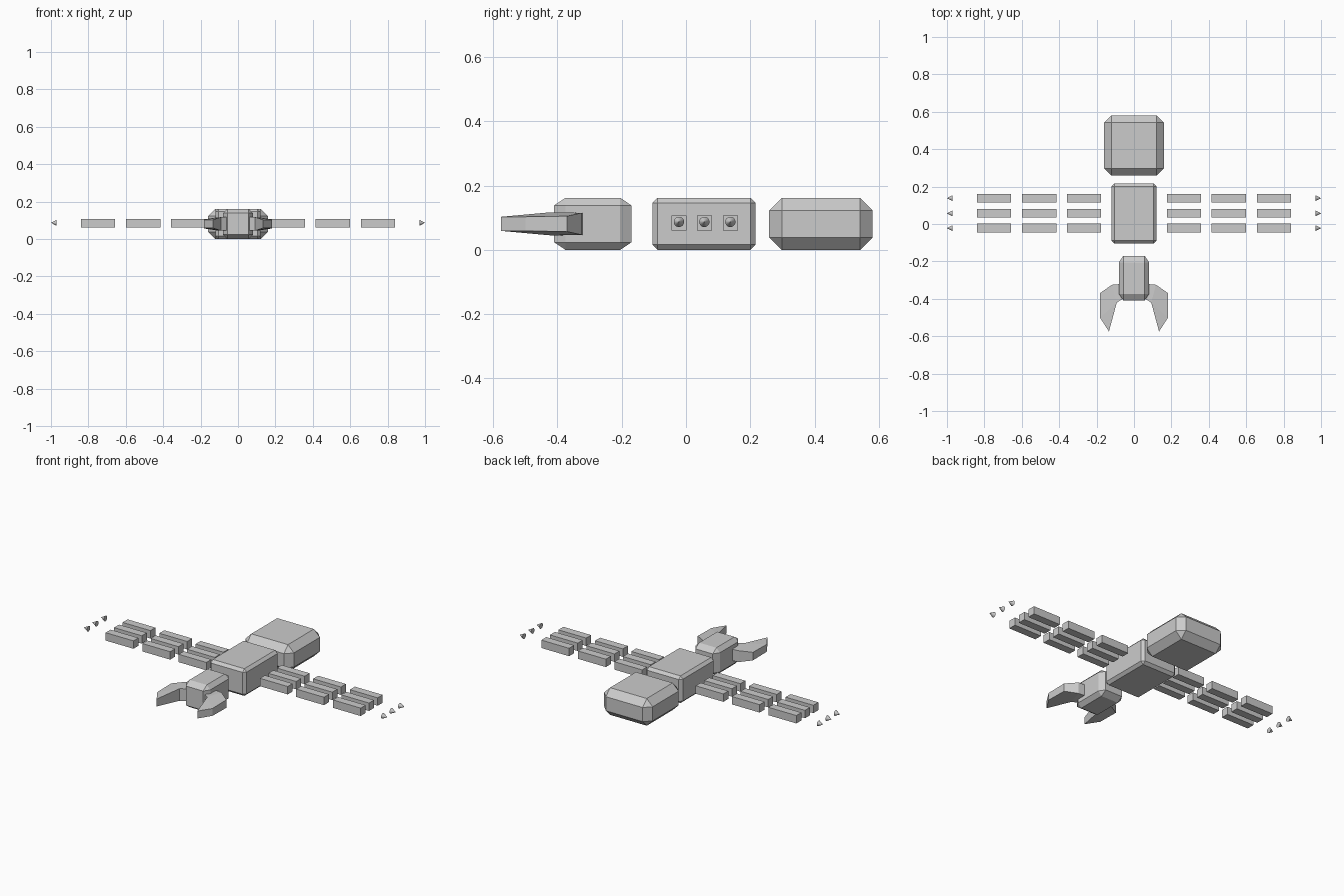
import bpy, bmesh
from mathutils import Matrix, Vector

if "Cube" in bpy.data.objects:
    bpy.data.objects.remove(bpy.data.objects["Cube"])

gray = bpy.data.materials.new("plain_gray")
gray.diffuse_color = (0.6, 0.6, 0.6, 1)
gray.use_nodes = True
gray.node_tree.nodes["Principled BSDF"].inputs["Base Color"].default_value = gray.diffuse_color
ZC = 0.081  # common centre height


def finish(name, bm):
    bmesh.ops.recalc_face_normals(bm, faces=bm.faces[:])
    mesh = bpy.data.meshes.new(name)
    bm.to_mesh(mesh)
    bm.free()
    mesh.materials.append(gray)
    obj = bpy.data.objects.new(name, mesh)
    bpy.context.collection.objects.link(obj)
    return obj


def box(name, center, size, bevel=0):
    """Box whose chamfer is a fraction of each dimension."""
    bm = bmesh.new()
    bmesh.ops.create_cube(bm, size=1)
    if bevel:
        bmesh.ops.bevel(bm, geom=bm.edges[:], offset=bevel, segments=1,
                        affect='EDGES', profile=0.5)
    bmesh.ops.scale(bm, vec=size, verts=bm.verts[:])
    bmesh.ops.translate(bm, vec=center, verts=bm.verts[:])
    return finish(name, bm)


def chamfer_box(name, center, size, width):
    """Box with an even chamfer."""
    bm = bmesh.new()
    bmesh.ops.create_cube(bm, size=1)
    bmesh.ops.scale(bm, vec=size, verts=bm.verts[:])
    bmesh.ops.bevel(bm, geom=bm.edges[:], offset=width, segments=1,
                    affect='EDGES', profile=0.5)
    bmesh.ops.translate(bm, vec=center, verts=bm.verts[:])
    return finish(name, bm)


# Body sections
chamfer_box("abdomen", (0, 0.42, ZC), (0.32, 0.322, 0.162), 0.039)
chamfer_box("thorax", (0, 0.056, ZC), (0.24, 0.322, 0.162), 0.016)
box("head", (0, -0.29, ZC), (0.16, 0.24, 0.162), 0.145)

# Mandible outline: x, y, half height
OUTLINE = [(0.06, -0.40, 0.036), (0.06, -0.32, 0.034), (0.118, -0.325, 0.034),
           (0.182, -0.37, 0.024), (0.182, -0.50, 0.022), (0.134, -0.575, 0.022),
           (0.092, -0.42, 0.036)]

for side, label in ((-1, "left"), (1, "right")):
    # Mandible
    bm = bmesh.new()
    top = [bm.verts.new((side * x, y, ZC + h)) for x, y, h in OUTLINE]
    low = [bm.verts.new((side * x, y, ZC - h)) for x, y, h in OUTLINE]
    for ring in (top, low):
        for quad in ((0, 1, 2, 6), (2, 3, 6), (3, 4, 6), (4, 5, 6)):
            bm.faces.new([ring[i] for i in quad])
    n = len(top)
    for i in range(n):
        j = (i + 1) % n
        bm.faces.new((top[i], top[j], low[j], low[i]))
    finish(label + "_mandible", bm)

    # Three legs, each with three segments and a pointed claw
    for row, y in enumerate((-0.022, 0.057, 0.138), 1):
        for seg, x in enumerate((0.268, 0.507, 0.749), 1):
            box(f"{label}_leg_{row}_segment_{seg}", (side * x, y, 0.084),
                (0.183, 0.047, 0.047))
        bm = bmesh.new()
        bmesh.ops.create_cone(bm, cap_ends=True, segments=32, radius1=0.016,
                              radius2=0, depth=0.03)
        turn = Vector((0, 0, 1)).rotation_difference(Vector((side, 0, 0)))
        bmesh.ops.transform(bm, verts=bm.verts[:], matrix=Matrix.Translation(
            (side * 0.985, y, 0.087)) @ turn.to_matrix().to_4x4())
        finish(f"{label}_claw_{row}", bm)
